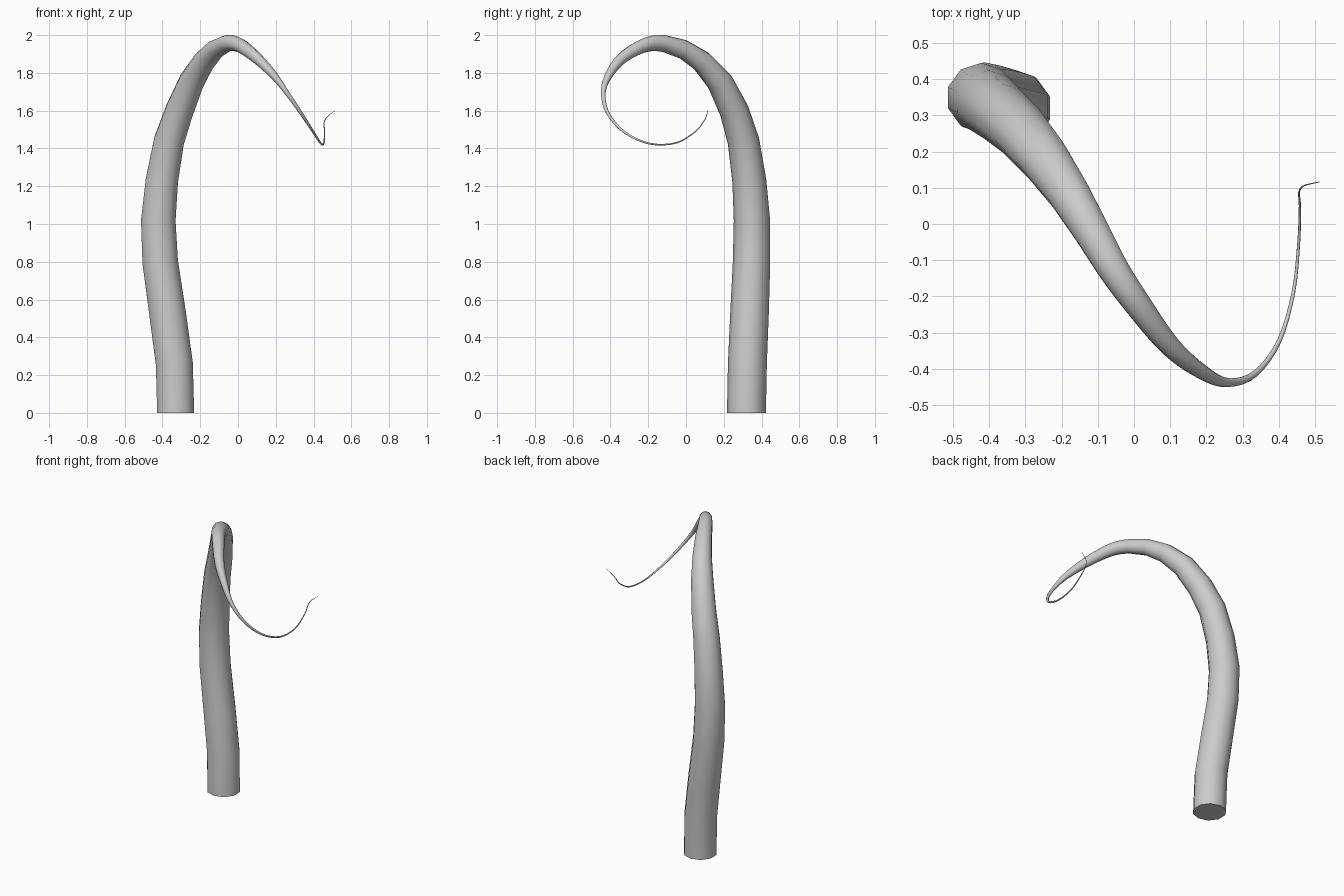
import bpy, bmesh, math
from mathutils import Vector

if "Cube" in bpy.data.objects:
    bpy.data.objects.remove(bpy.data.objects["Cube"])

SIDES = 10

# centre line x, y, z and radius: thick stem
stem = [
    (-.33, .32, 0, .103), (-.337, .325, .26, .103), (-.372, .336, .52, .102),
    (-.412, .347, .8, .099), (-.422, .349, 1.02, .096), (-.403, .335, 1.23, .090),
    (-.365, .304, 1.44, .084), (-.31, .255, 1.60, .078), (-.245, .178, 1.755, .070),
    (-.18, .085, 1.86, .060), (-.12, -.015, 1.925, .052), (-.063, -.115, 1.955, .045),
]
# thin curling tip
curl = [
    (.005, -.215, 1.948, .039), (.1, -.338, 1.878, .030), (.195, -.413, 1.78, .020),
    (.262, -.438, 1.69, .0125), (.335, -.413, 1.585, .009), (.4, -.325, 1.485, .0065),
    (.44, -.19, 1.425, .005), (.455, -.05, 1.43, .004), (.458, .05, 1.49, .003),
    (.456, .088, 1.535, .0025), (.47, .106, 1.565, .002), (.512, .116, 1.60, .001),
]


def spline(a, b, c, d, t):
    return .5 * (2 * b + (c - a) * t + (2 * a - 5 * b + 4 * c - d) * t * t
                 + (3 * b - a - 3 * c + d) * t ** 3)


# smooth the curl by adding rings between its points
pts = [Vector(p) for p in stem + curl]
rings = pts[:len(stem) - 1]
for i in range(len(stem) - 1, len(pts) - 1):
    quad = (pts[i - 1], pts[i], pts[i + 1], pts[min(i + 2, len(pts) - 1)])
    rings += [spline(*quad, k / 4) for k in range(4)]
rings.append(pts[-1])

# sweep the round section along the path
bm = bmesh.new()
normal = Vector((0, 1, 0))
loops = []
for i, p in enumerate(rings):
    ahead, back = rings[min(i + 1, len(rings) - 1)], rings[max(i - 1, 0)]
    tangent = (ahead - back).to_3d().normalized()
    if i == 0:
        tangent = Vector((0, 0, 1))
    normal = (normal - tangent * normal.dot(tangent)).normalized()
    side = tangent.cross(normal)
    loop = []
    for k in range(SIDES):
        a = 2 * math.pi * k / SIDES
        loop.append(bm.verts.new(p.to_3d() + p[3] * (normal * math.cos(a) + side * math.sin(a))))
    loops.append(loop)
for lo, hi in zip(loops, loops[1:]):
    for k in range(SIDES):
        n = (k + 1) % SIDES
        bm.faces.new((lo[k], lo[n], hi[n], hi[k]))
bm.faces.new(loops[0][::-1])
bm.faces.new(loops[-1])
bmesh.ops.recalc_face_normals(bm, faces=bm.faces)

mesh = bpy.data.meshes.new("tentacle")
bm.to_mesh(mesh)
bm.free()
tentacle = bpy.data.objects.new("tentacle", mesh)
bpy.context.collection.objects.link(tentacle)
bpy.context.view_layer.objects.active = tentacle
tentacle.select_set(True)
bpy.ops.object.shade_smooth_by_angle(angle=math.radians(60))
